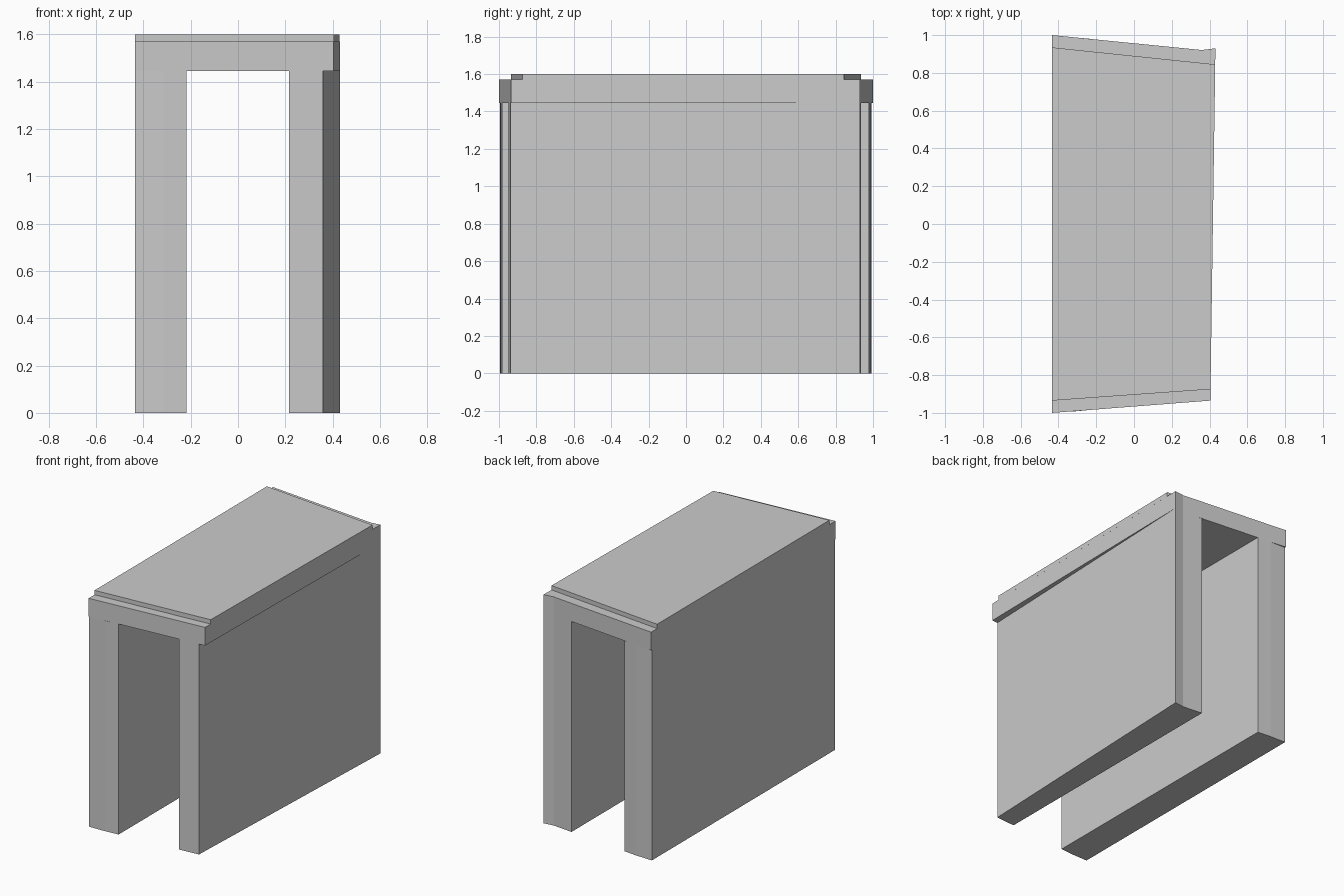
import bpy, bmesh

if "Cube" in bpy.data.objects:
    bpy.data.objects.remove(bpy.data.objects["Cube"])


def prism(name, outline, z0, z1):
    """Extrude a plan outline from z0 to z1 as a flat-shaded solid."""
    bm = bmesh.new()
    base = bm.faces.new([bm.verts.new((x, y, z0)) for x, y in outline])
    new = bmesh.ops.extrude_face_region(bm, geom=[base], use_keep_orig=True)["geom"]
    bmesh.ops.translate(bm, vec=(0, 0, z1 - z0),
                        verts=[v for v in new if isinstance(v, bmesh.types.BMVert)])
    bmesh.ops.recalc_face_normals(bm, faces=bm.faces[:])
    mesh = bpy.data.meshes.new(name)
    bm.to_mesh(mesh)
    bm.free()
    ob = bpy.data.objects.new(name, mesh)
    bpy.context.collection.objects.link(ob)
    return ob


LEG_TOP, STEP, TOP = 1.445, 1.57, 1.6

# Left wall, flat outside with slightly bent ends
prism("left_wall", [(-0.435, -0.994), (-0.315, -0.992), (-0.218, -0.983),
                    (-0.218, 0.979), (-0.315, 0.988), (-0.435, 0.992)], 0, LEG_TOP)

# Right wall, tapering towards the front
prism("right_wall", [(0.215, -0.949), (0.36, -0.938), (0.431, 0.93),
                     (0.36, 0.921), (0.215, 0.935)], 0, LEG_TOP)

# Roof slab spanning both walls
prism("roof_slab", [(-0.435, -1.0), (0.404, -0.935), (0.431, 0.93),
                    (0.36, 0.921), (-0.435, 1.0)], LEG_TOP, STEP)

# Raised roof top, set back at both ends
prism("roof_top", [(-0.435, -0.935), (0.405, -0.875), (0.43, 0.845),
                   (-0.435, 0.935)], STEP, TOP)
